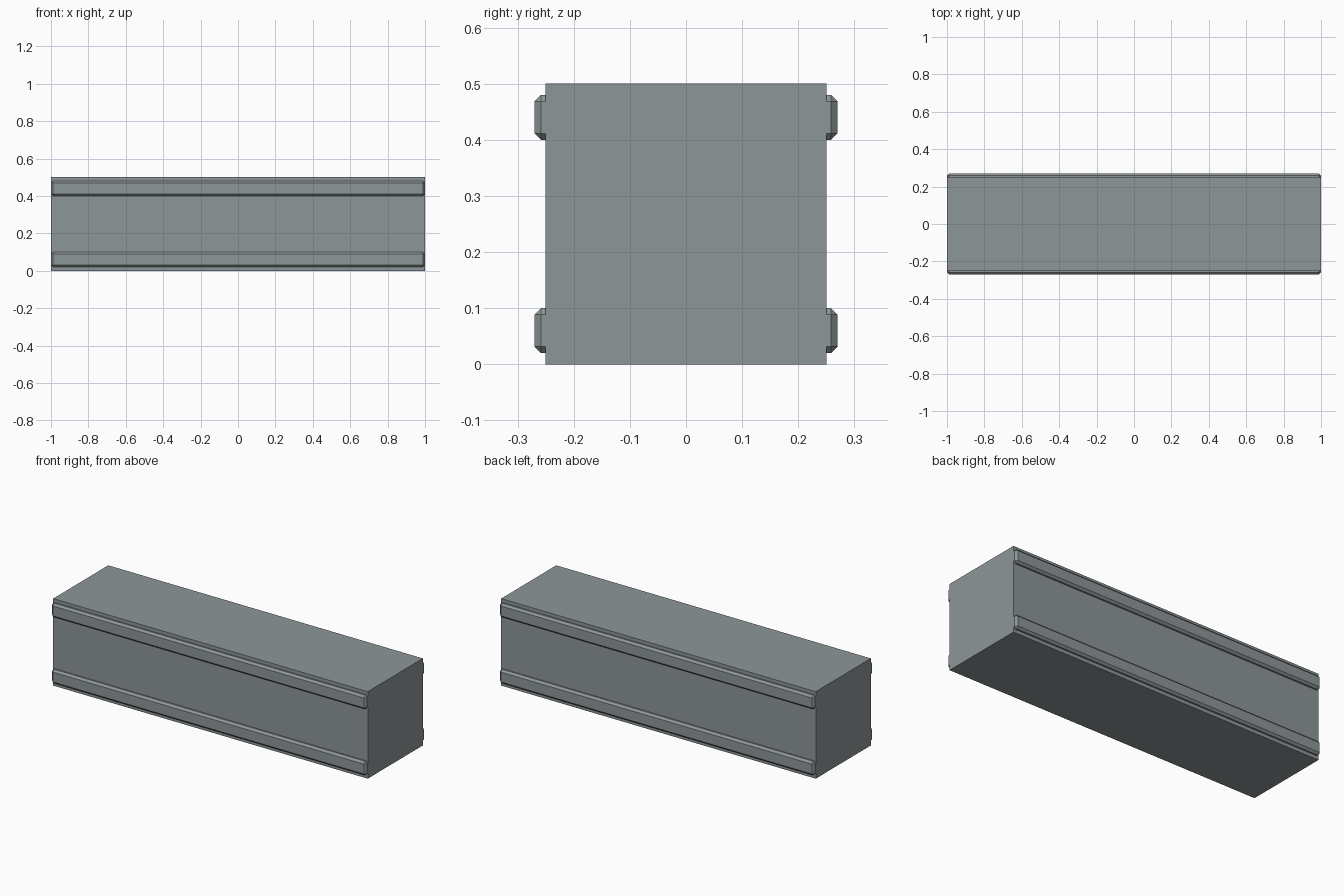
import bpy

cube = bpy.data.objects.get("Cube")
if cube:
    bpy.data.objects.remove(cube, do_unlink=True)

# Single steel grey colour
steel = bpy.data.materials.new("steel_grey")
steel.use_nodes = True
colour = (0.27, 0.305, 0.315, 1)
steel.diffuse_color = colour
steel.node_tree.nodes["Principled BSDF"].inputs["Base Color"].default_value = colour


def box(name, centre, size):
    bpy.ops.mesh.primitive_cube_add(size=1, location=centre)
    obj = bpy.context.object
    obj.name = name
    obj.scale = size
    bpy.ops.object.transform_apply(location=False, rotation=False, scale=True)
    obj.data.materials.append(steel)
    return obj


# Main beam
box("beam_body", (0, 0, 0.25), (2, 0.5, 0.5))

# Chamfered rails along the front and back, half sunk into the beam
for side, y in (("front", -0.25), ("back", 0.25)):
    for level, z in (("lower", 0.06), ("upper", 0.44)):
        rail = box(f"{side}_{level}_rail", (0, y, z), (2, 0.04, 0.08))
        bevel = rail.modifiers.new("chamfer", "BEVEL")
        bevel.width = 0.0115
        bevel.segments = 1
